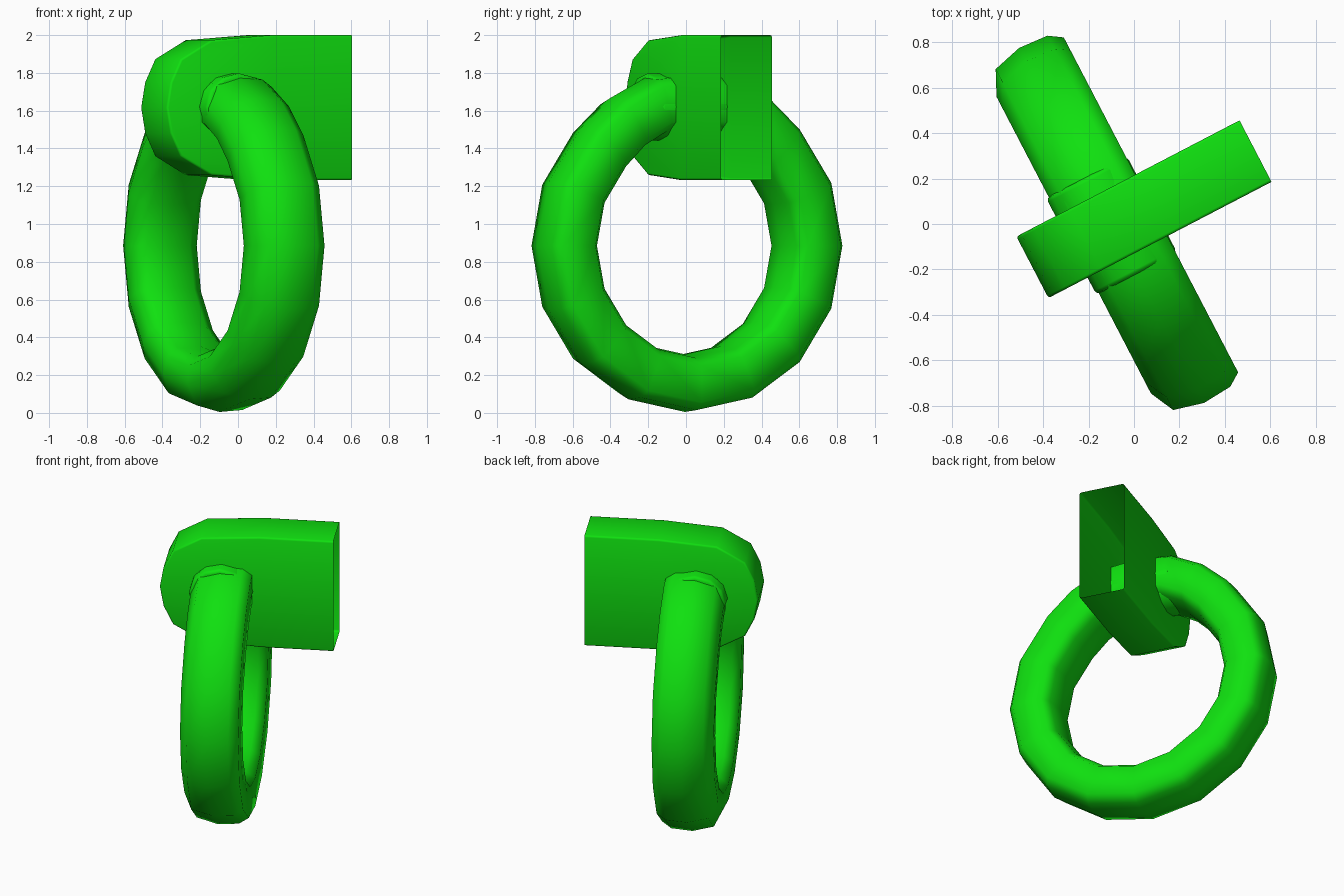
import bpy, bmesh, math
from mathutils import Matrix, Vector

if "Cube" in bpy.data.objects:
    bpy.data.objects.remove(bpy.data.objects["Cube"])

TURN = math.radians(27.5)      # whole assembly is turned about z
PIVOT = Vector((-0.09, 0.04, 1.62))   # where the ring passes through the block

green = bpy.data.materials.new("bright_green")
green.use_nodes = True
colour = (0.005, 0.75, 0.005, 1)
green.diffuse_color = colour
green.node_tree.nodes["Principled BSDF"].inputs["Base Color"].default_value = colour


def finish(bm, name, angle):
    mesh = bpy.data.meshes.new(name)
    bm.to_mesh(mesh)
    bm.free()
    mesh.materials.append(green)
    obj = bpy.data.objects.new(name, mesh)
    bpy.context.collection.objects.link(obj)
    obj.rotation_euler.z = TURN
    bpy.ops.object.select_all(action='DESELECT')
    obj.select_set(True)
    bpy.context.view_layer.objects.active = obj
    bpy.ops.object.shade_smooth_by_angle(angle=math.radians(angle))
    return obj


# Block: rounded at one end, hollow and open at the other
front, back = -0.115, 0.19
upper = [(0.622, 0.384), (0.15, 0.384), (-0.22, 0.357), (-0.4, 0.257), (-0.46, 0.135)]
outline = upper + [(-0.484, 0)] + [(x, -z) for x, z in reversed(upper)]
bm = bmesh.new()
near = [bm.verts.new((x, front, 1.616 + z)) for x, z in outline]
far = [bm.verts.new((x, back, 1.616 + z)) for x, z in outline]
bm.faces.new(near)
bm.faces.new(far[::-1])
for i in range(len(outline) - 1):
    bm.faces.new((near[i + 1], near[i], far[i], far[i + 1]))
bmesh.ops.recalc_face_normals(bm, faces=bm.faces)
if min(bm.faces, key=lambda f: f.calc_center_median().y).normal.y > 0:
    bmesh.ops.reverse_faces(bm, faces=bm.faces)
rim = [e for e in bm.edges if len(e.link_faces) == 2 and e.calc_face_angle() > 1]
bmesh.ops.bevel(bm, geom=rim, offset=0.012, segments=2, profile=0.5, affect='EDGES')
finish(bm, "block", 60)

# Ring: rounded section (sideways, radius) swept round, swelling towards the block
section = [(0.105, 0.83), (0.105, 0.635), (0.045, 0.595), (-0.09, 0.575), (-0.22, 0.585),
           (-0.275, 0.635), (-0.278, 0.735), (-0.225, 0.845), (-0.09, 0.88), (0.045, 0.87)]
side = [(75, 0.04), (60, 0.02)] + [(45 - 22.5 * i, 0) for i in range(6)]
stations = ([(90, 0.035)] + side + [(-90, 0)]
            + [(180 - a, swell) for a, swell in reversed(side)])
bm = bmesh.new()
loops = []
for degrees, swell in stations:
    a = math.radians(degrees)
    loops.append([bm.verts.new((x, PIVOT.y + (r + swell) * math.cos(a),
                                0.885 + (r + swell) * math.sin(a)))
                  for x, r in section])
for i, this in enumerate(loops):
    following = loops[(i + 1) % len(loops)]
    for j in range(len(section)):
        k = (j + 1) % len(section)
        bm.faces.new((this[j], this[k], following[k], following[j]))
bmesh.ops.recalc_face_normals(bm, faces=bm.faces)
finish(bm, "ring", 80)

# Collar: short oval sleeve around the ring where it crosses the block
bm = bmesh.new()
bmesh.ops.create_cone(bm, cap_ends=True, segments=12, radius1=1, radius2=1, depth=1)
bmesh.ops.transform(bm, verts=bm.verts, matrix=(
    Matrix.Translation(PIVOT) @ Matrix.Diagonal((0.2, 0.48, 0.178, 1))
    @ Matrix.Rotation(math.pi / 2, 4, 'X')))
caps = [e for e in bm.edges if e.calc_face_angle() > 1]
bmesh.ops.bevel(bm, geom=caps, offset=0.02, segments=2, profile=0.5, affect='EDGES')
finish(bm, "collar", 60)
